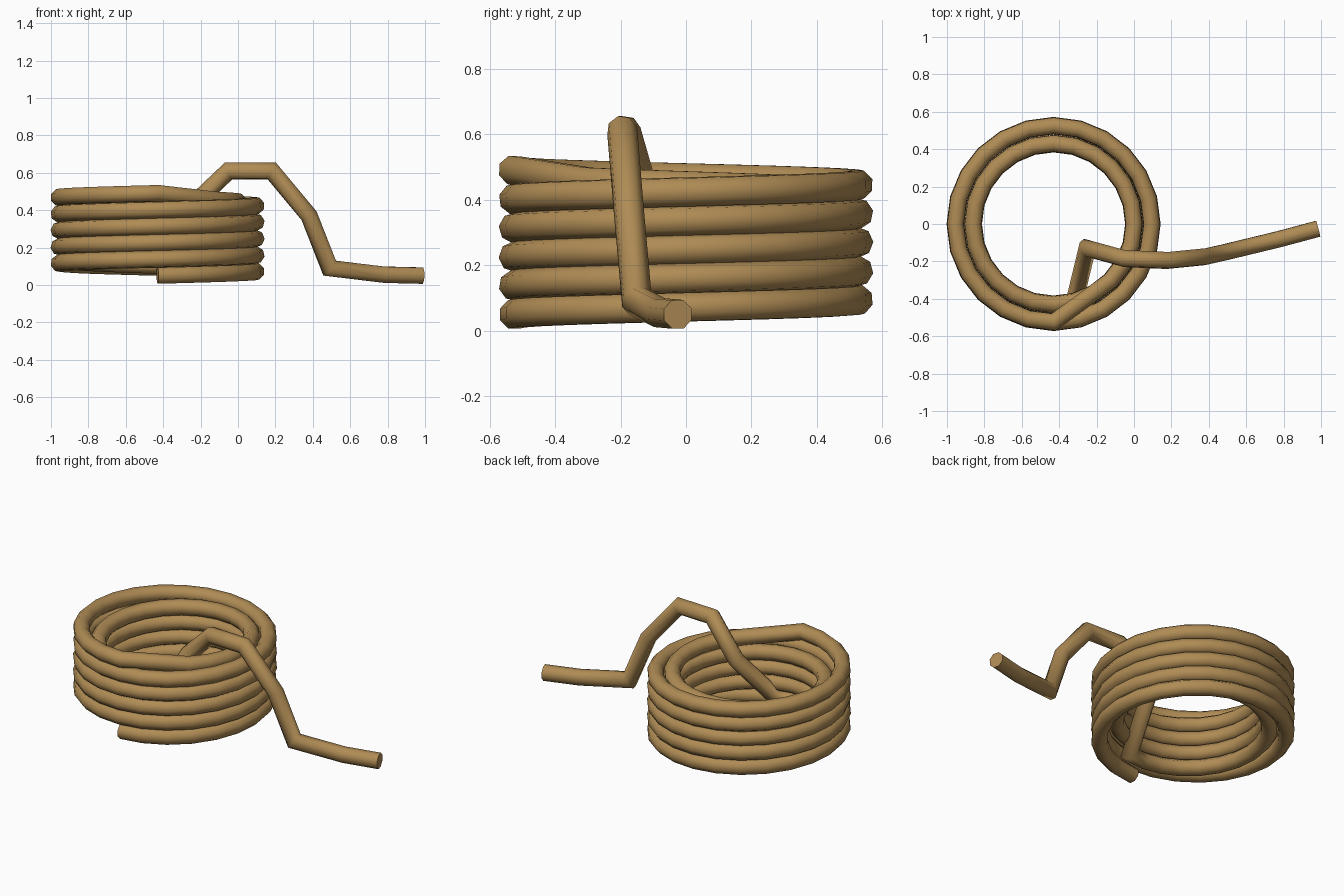
import bpy, bmesh
from math import cos, sin, pi, radians
from mathutils import Vector, Quaternion

if "Cube" in bpy.data.objects:
    bpy.data.objects.remove(bpy.data.objects["Cube"])

CENTRE = Vector((-0.43, 0, 0))
WIRE = 0.047     # rope radius
SIDES = 8
STEP = 15        # degrees between rings along a coil


def helix(radius, a0, a1, z0, z1):
    n = round((a1 - a0) / STEP)
    pts = []
    for i in range(n + 1):
        t = i / n
        a = radians(a0 + (a1 - a0) * t)
        pts.append(CENTRE + Vector((radius * cos(a), radius * sin(a), z0 + (z1 - z0) * t)))
    return pts


def sweep(name, pts, radius, sides):
    """Mitred round tube along a polyline, capped at both ends."""
    bm = bmesh.new()
    rings = []
    dirs = [(b - a).normalized() for a, b in zip(pts, pts[1:])]
    normal = Vector((0, 0, 1))
    for i, p in enumerate(pts):
        din, dout = dirs[max(i - 1, 0)], dirs[min(i, len(dirs) - 1)]
        plane = (din + dout).normalized()
        normal = (normal - din * normal.dot(din)).normalized()
        ring = []
        for k in range(sides):
            v = Quaternion(din, 2 * pi * (k + 0.5) / sides) @ normal * radius
            v -= din * (v.dot(plane) / din.dot(plane))   # slide onto mitre plane
            ring.append(bm.verts.new(p + v))
        rings.append(ring)
        normal = din.rotation_difference(dout) @ normal
    for r0, r1 in zip(rings, rings[1:]):
        for k in range(sides):
            j = (k + 1) % sides
            bm.faces.new((r0[k], r0[j], r1[j], r1[k]))
    bm.faces.new(rings[0])
    bm.faces.new(rings[-1])
    bmesh.ops.recalc_face_normals(bm, faces=bm.faces)
    me = bpy.data.meshes.new(name)
    bm.to_mesh(me)
    bm.free()
    ob = bpy.data.objects.new(name, me)
    bpy.context.collection.objects.link(ob)
    return ob


# outer coil climbs, crosses over, inner coil descends
path = helix(0.525, -90, -90 + 360 * 5, 0.05, 0.49)
path += helix(0.43, -45, -75 + 360 * 4, 0.455, 0.10)
# loose end rises through the middle, over the rim and down to the floor
path += [Vector(p) for p in (
    (-0.25, -0.13, 0.42), (-0.05, -0.185, 0.61), (0.18, -0.195, 0.61),
    (0.38, -0.175, 0.37), (0.49, -0.15, 0.09), (0.78, -0.08, 0.055), (0.985, -0.025, 0.05))]
rope = sweep("coiled_rope", path, WIRE, SIDES)

mat = bpy.data.materials.new("tan_rope")
mat.diffuse_color = (0.43, 0.26, 0.09, 1)
mat.use_nodes = True
mat.node_tree.nodes["Principled BSDF"].inputs["Base Color"].default_value = mat.diffuse_color
rope.data.materials.append(mat)

bpy.context.view_layer.objects.active = rope
rope.select_set(True)
bpy.ops.object.shade_smooth_by_angle(angle=radians(60))
